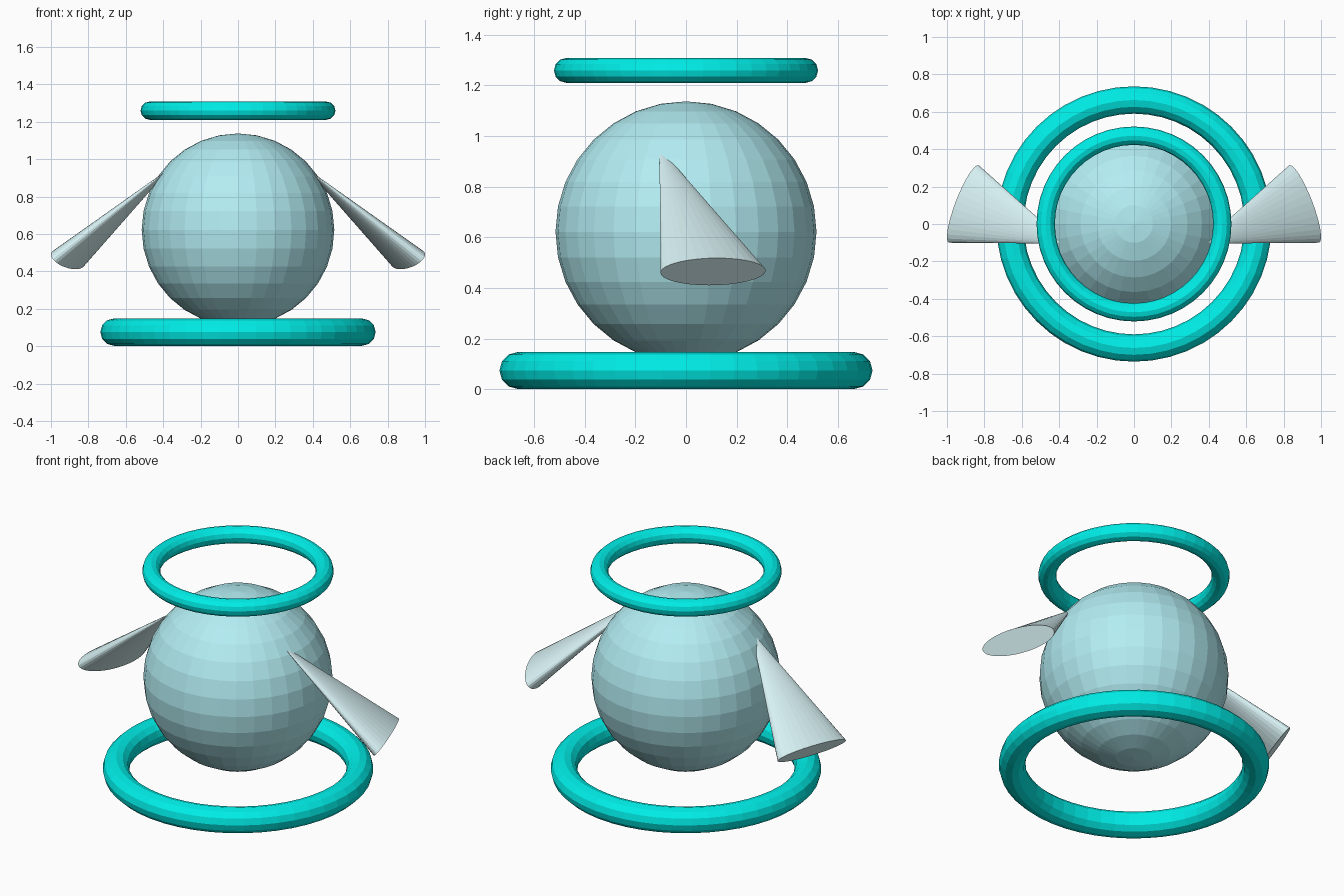
import bpy, bmesh
from mathutils import Vector, Matrix

if "Cube" in bpy.data.objects:
    bpy.data.objects.remove(bpy.data.objects["Cube"])


def material(name, rgb):
    m = bpy.data.materials.new(name)
    m.diffuse_color = (*rgb, 1)
    m.use_nodes = True
    m.node_tree.nodes["Principled BSDF"].inputs["Base Color"].default_value = m.diffuse_color
    return m


teal = material("teal", (0.0, 0.85, 0.80))
aqua = material("aqua", (0.45, 0.85, 0.90))
pale = material("pale_aqua", (0.68, 0.88, 0.90))


def ring(name, z, major, minor):
    bpy.ops.mesh.primitive_torus_add(location=(0, 0, z), major_radius=major, minor_radius=minor,
                                     major_segments=48, minor_segments=12)
    ob = bpy.context.object
    ob.name = name
    ob.data.materials.append(teal)


# Rings: large one on the ground, small one floating overhead
ring("base_ring", 0.075, 0.663, 0.073)
ring("halo_ring", 1.259, 0.472, 0.049)

# Round body
bpy.ops.mesh.primitive_uv_sphere_add(segments=32, ring_count=16, radius=0.515, location=(0, 0, 0.622))
body = bpy.context.object
body.name = "body"
body.data.materials.append(aqua)

# Wings: flattened cones from a tip inside the body, mirrored across x
tip = Vector((0.36, -0.105, 0.955))
end = Vector((0.91, 0.107, 0.465))
up = (tip - end).normalized()
wide = Vector((0, 0, 1)).cross(up).normalized()
thin = up.cross(wide)
place = Matrix((wide, thin, up)).transposed().to_4x4()
place.translation = (tip + end) / 2
bm = bmesh.new()
bmesh.ops.create_cone(bm, cap_ends=True, segments=32, radius1=0.222, radius2=0,
                      depth=(tip - end).length,
                      matrix=place @ Matrix.Diagonal((1, 0.315, 1, 1)))
bmesh.ops.remove_doubles(bm, verts=bm.verts, dist=1e-5)
bmesh.ops.recalc_face_normals(bm, faces=bm.faces)
mesh = bpy.data.meshes.new("wings")
bm.to_mesh(mesh)
bm.free()
mesh.materials.append(pale)
wings = bpy.data.objects.new("wings", mesh)
bpy.context.collection.objects.link(wings)
mirror = wings.modifiers.new("mirror", 'MIRROR')
mirror.use_mirror_merge = False
